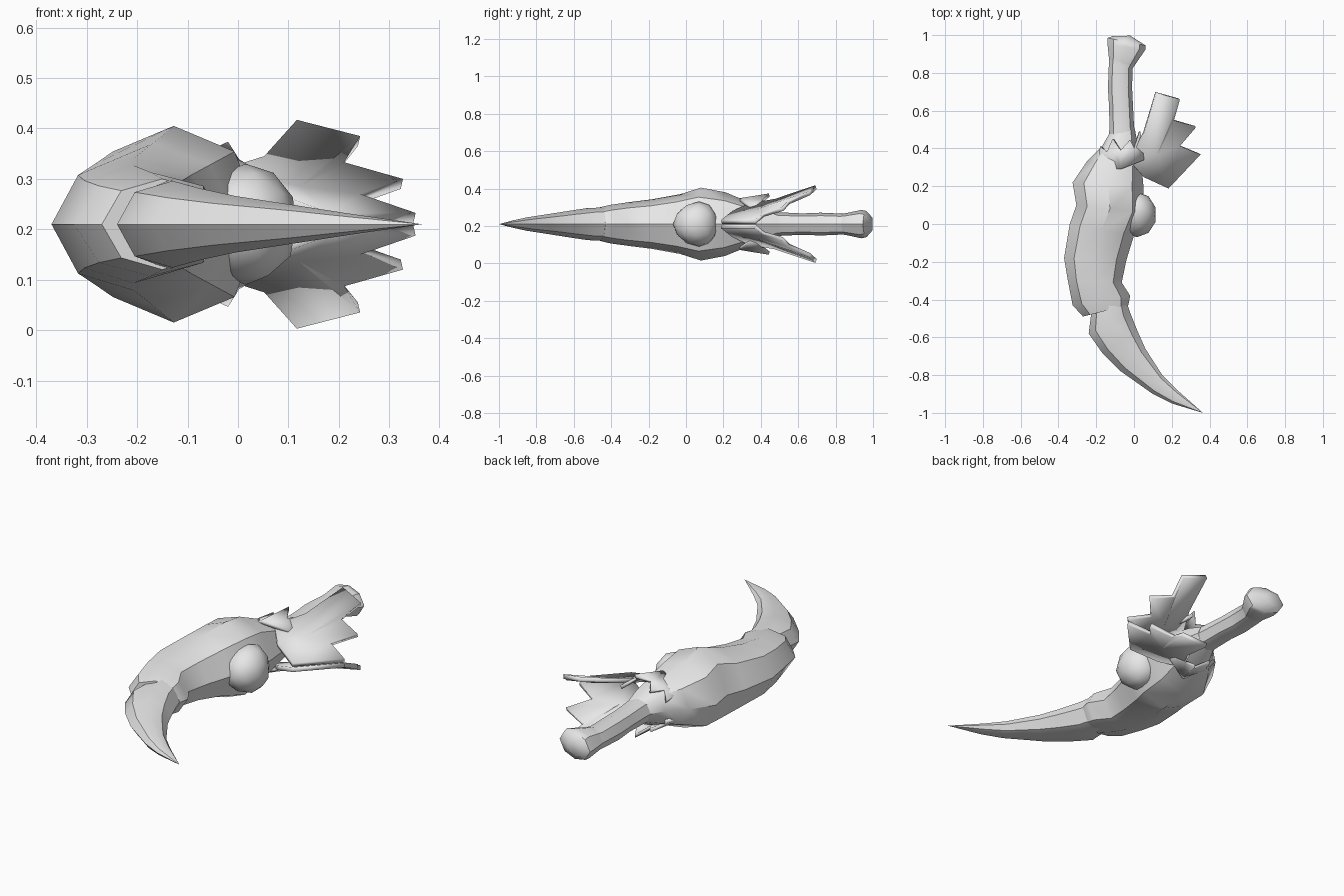
import bpy, bmesh, math
from mathutils import Vector

if "Cube" in bpy.data.objects:
    bpy.data.objects.remove(bpy.data.objects["Cube"])

MID = 0.21  # height of the symmetry plane
grey = bpy.data.materials.new("bone_grey")
grey.diffuse_color = (0.8, 0.8, 0.8, 1)
grey.use_nodes = True
grey.node_tree.nodes["Principled BSDF"].inputs["Base Color"].default_value = grey.diffuse_color

# half-round section: (across, height) on a unit ring
RING = [(-1, 0), (-.68, .74), (0, 1), (.68, .74), (1, 0), (.68, -.74), (0, -1), (-.68, -.74)]


def finish(name, bm, angle=40):
    bmesh.ops.recalc_face_normals(bm, faces=bm.faces[:])
    me = bpy.data.meshes.new(name)
    bm.to_mesh(me)
    bm.free()
    me.materials.append(grey)
    ob = bpy.data.objects.new(name, me)
    bpy.context.collection.objects.link(ob)
    bpy.ops.object.select_all(action='DESELECT')
    ob.select_set(True)
    bpy.context.view_layer.objects.active = ob
    bpy.ops.object.shade_smooth_by_angle(angle=math.radians(angle))
    return ob


def loft(name, rows, tip=None, angle=40):
    """Skin rings given as (left x, left y, right x, right y, half height)."""
    bm = bmesh.new()
    rings = []
    for lx, ly, rx, ry, h in rows:
        c = Vector(((lx + rx) / 2, (ly + ry) / 2, MID))
        d = Vector(((rx - lx) / 2, (ry - ly) / 2, 0))
        rings.append([bm.verts.new(c + d * u + Vector((0, 0, h * v))) for u, v in RING])
    n = len(RING)
    for a, b in zip(rings, rings[1:]):
        for i in range(n):
            bm.faces.new((a[i], a[(i + 1) % n], b[(i + 1) % n], b[i]))
    bm.faces.new(rings[0])
    if tip:
        t = bm.verts.new(tip)
        for i in range(n):
            bm.faces.new((rings[-1][i], rings[-1][(i + 1) % n], t))
    else:
        bm.faces.new(rings[-1])
    return finish(name, bm, angle)


def plate(name, points, faces, thick):
    """Thin sheet with a mirrored twin below the symmetry plane."""
    for side, label in ((1, "upper"), (-1, "lower")):
        bm = bmesh.new()
        vs = [bm.verts.new((x, y, MID + side * z)) for x, y, z in points]
        for f in faces:
            bm.faces.new([vs[i] for i in f])
        ob = finish(label + "_" + name, bm, 30)
        m = ob.modifiers.new("thickness", 'SOLIDIFY')
        m.thickness = thick
        m.offset = 0


# curved claw
loft("claw", [(-.22, -.42, -.05, -.38, .09), (-.24, -.58, -.02, -.47, .086),
              (-.17, -.68, .02, -.57, .071), (-.07, -.78, .06, -.66, .056),
              (.10, -.90, .15, -.80, .036), (.20, -.95, .23, -.88, .022)],
     tip=(.365, -1, MID))

# swollen body that sheathes the claw
loft("body", [(-.27, -.49, -.03, -.43, .09), (-.325, -.43, -.02, -.38, .103),
              (-.35, -.30, -.065, -.31, .117), (-.37, -.18, -.04, -.19, .132),
              (-.34, 0, 0, -.06, .16), (-.305, .10, .05, .06, .195),
              (-.325, .22, .05, .20, .17), (-.25, .33, .04, .31, .125),
              (-.17, .41, .02, .42, .095), (-.13, .48, .005, .50, .06)])

# muscle knob on the inner side of the curve
bm = bmesh.new()
bmesh.ops.create_icosphere(bm, subdivisions=2, radius=1)
for v in bm.verts:
    v.co = Vector((.015 + .105 * v.co.x, .05 + .12 * v.co.y + .02 * v.co.z ** 2,
                   MID + .12 * v.co.z))
finish("inner_knob", bm)

# grip
loft("grip", [(-.135, .40, .015, .42, .066), (-.13, .52, .0, .52, .062),
              (-.132, .62, -.005, .62, .057), (-.138, .72, -.01, .72, .061),
              (-.133, .85, -.008, .82, .056), (-.13, .89, .012, .86, .06)])

# flared pommel
loft("pommel", [(-.13, .85, -.01, .82, .054), (-.14, .95, .062, .925, .076),
                (-.14, .985, .062, .945, .07), (-.11, .995, -.02, .997, .035)])

# three-pronged fins that open away from the inner curve
plate("fin",
      [(.18, .19, .012), (.35, .37, .012), (.24, .415, .05), (.325, .515, .08),
       (.205, .55, .115), (.24, .66, .165), (.115, .695, .197), (.05, .48, .125),
       (-.03, .34, .10), (.05, .25, .06), (.12, .37, .065)],
      [(0, 1, 2, 10), (10, 2, 3, 4), (10, 4, 5), (10, 5, 6, 7),
       (10, 7, 8, 9), (10, 9, 0)], .022)

# ragged collar spikes around the root of the grip
plate("collar",
      [(-.19, .30, .07), (-.175, .41, .05), (-.14, .38, .09), (-.11, .45, .10),
       (-.07, .39, .12), (-.02, .445, .155), (.0, .40, .12), (.03, .49, .10),
       (.05, .34, .09), (-.07, .29, .13)],
      [(0, 1, 2, 9), (9, 2, 3, 4), (9, 4, 5, 6), (9, 6, 7, 8)], .018)
